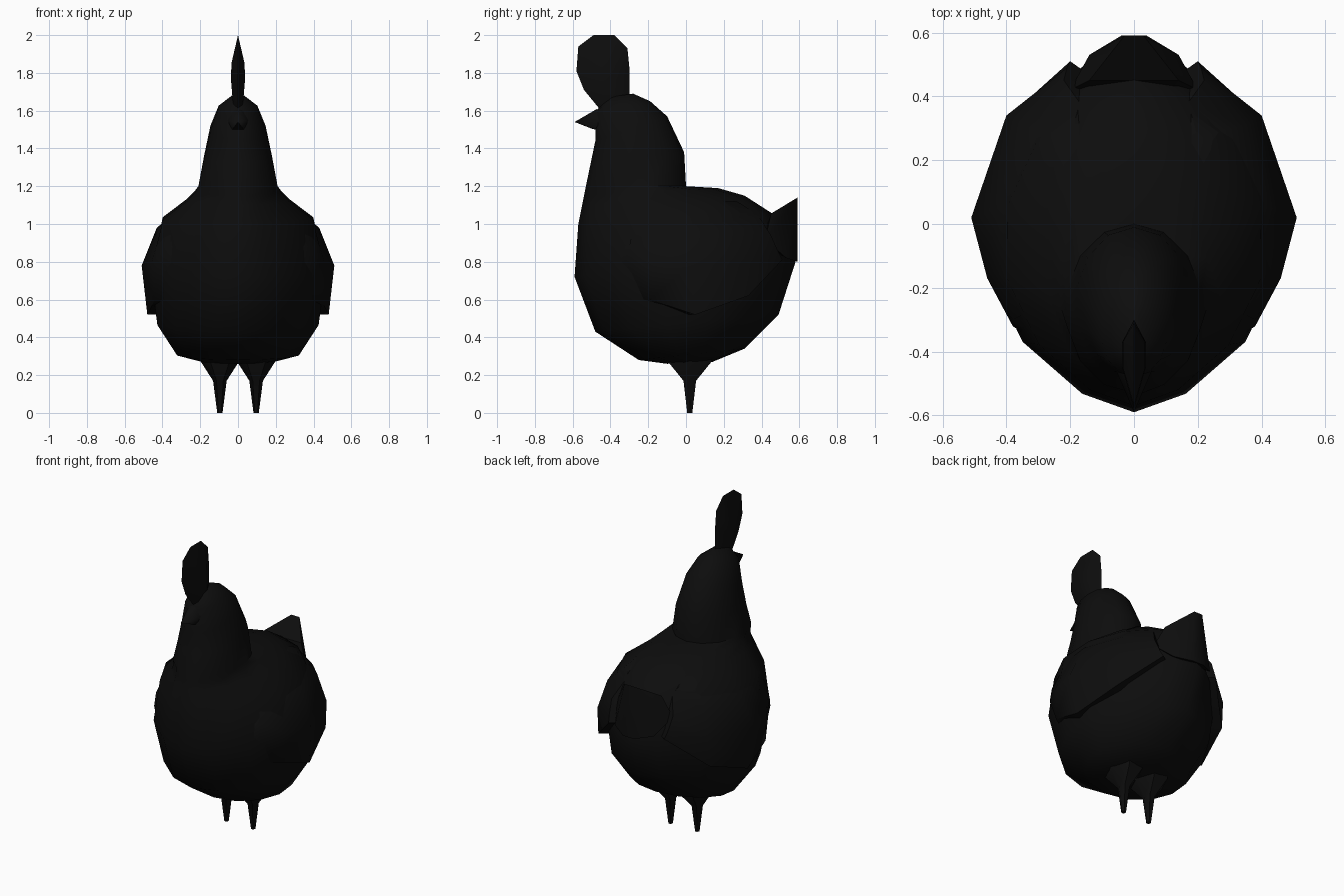
import bpy, bmesh, math

if "Cube" in bpy.data.objects:
    bpy.data.objects.remove(bpy.data.objects["Cube"])

black = bpy.data.materials.new("black_feathers")
black.diffuse_color = (0.004, 0.004, 0.004, 1)
black.use_nodes = True
black.node_tree.nodes["Principled BSDF"].inputs["Base Color"].default_value = black.diffuse_color


def finish(name, bm, angle=50):
    bmesh.ops.recalc_face_normals(bm, faces=bm.faces[:])
    me = bpy.data.meshes.new(name)
    bm.to_mesh(me)
    bm.free()
    me.materials.append(black)
    ob = bpy.data.objects.new(name, me)
    bpy.context.collection.objects.link(ob)
    bpy.ops.object.select_all(action='DESELECT')
    ob.select_set(True)
    bpy.context.view_layer.objects.active = ob
    bpy.ops.object.shade_smooth_by_angle(angle=math.radians(angle))
    return ob


def loft(name, rings, angle=50):
    """Skin closed rings of points and cap both ends."""
    bm = bmesh.new()
    rows = [[bm.verts.new(p) for p in ring] for ring in rings]
    n = len(rows[0])
    for a, b in zip(rows, rows[1:]):
        for i in range(n):
            j = (i + 1) % n
            bm.faces.new((a[i], a[j], b[j], b[i]))
    bm.faces.new(rows[0])
    bm.faces.new(rows[-1])
    return finish(name, bm, angle)


def hull(name, pts, angle=50):
    bm = bmesh.new()
    for p in pts:
        bm.verts.new(p)
    res = bmesh.ops.convex_hull(bm, input=bm.verts[:])
    bmesh.ops.delete(bm, geom=[v for v in bm.verts if not v.link_faces], context='VERTS')
    return finish(name, bm, angle)


# Body, neck and head: tilted rings (front y, front z, back y, back z, half width, front power, back power)
sections = [
    (-0.10, 0.26, 0.14, 0.27, 0.17, 1, 1),
    (-0.25, 0.28, 0.31, 0.34, 0.33, 1, 1),
    (-0.48, 0.43, 0.49, 0.52, 0.44, 1.2, 1.3),
    (-0.59, 0.72, 0.58, 0.80, 0.48, 1.3, 1.6),
    (-0.57, 1.00, 0.45, 1.06, 0.41, 1.3, 1.2),
    (-0.55, 1.10, 0.31, 1.15, 0.28, 1.2, 1),
    (-0.54, 1.15, 0.17, 1.19, 0.235, 1.1, 1),
    (-0.53, 1.20, 0.00, 1.20, 0.215, 1, 1),
    (-0.505, 1.32, -0.01, 1.38, 0.185, 1, 1),
    (-0.48, 1.44, -0.10, 1.57, 0.15, 1, 1),
    (-0.48, 1.59, -0.19, 1.65, 0.105, 1, 1),
    (-0.42, 1.67, -0.28, 1.69, 0.03, 1, 1),
]


def body_ring(yf, zf, yb, zb, w, pf, pb, n=14):
    ring = []
    for i in range(n):
        t = 2 * math.pi * i / n
        c, s = math.cos(t), math.sin(t)
        k = (1 - c) / 2
        p = pf if c > 0 else pb
        x = math.copysign(abs(s) ** p, s) * w
        ring.append((x, yf + (yb - yf) * k, zf + (zb - zf) * k))
    return ring


loft("body", [body_ring(*s) for s in sections])

# Comb: flat disc on the head, thick in the middle and sharp at the rim
rim = [(-0.45, 1.60), (-0.54, 1.71), (-0.58, 1.81), (-0.57, 1.94), (-0.49, 2.0),
       (-0.38, 2.0), (-0.31, 1.93), (-0.30, 1.83), (-0.315, 1.73), (-0.30, 1.66)]
core = [(-0.43, 1.62, 0.025), (-0.45, 1.76, 0.037), (-0.45, 1.85, 0.035),
        (-0.37, 1.85, 0.035), (-0.37, 1.76, 0.037), (-0.35, 1.64, 0.025)]
hull("comb", [(0, y, z) for y, z in rim] +
     [(s * x, y, z) for y, z, x in core for s in (-1, 1)], 40)

# Beak
hull("beak", [(0, -0.59, 1.54), (0, -0.50, 1.505), (0, -0.47, 1.61)] +
     [(s * x, y, z) for s in (-1, 1) for x, y, z in
      ((0.03, -0.48, 1.50), (0.06, -0.45, 1.55), (0.03, -0.46, 1.60))])

# Tail: broad base rising to a narrow back edge
hull("tail", [(s * x, y, z) for s in (-1, 1) for x, y, z in
              ((0.14, 0.45, 1.055), (0.03, 0.59, 1.14), (0.04, 0.59, 0.80),
               (0.14, 0.53, 0.82), (0.20, 0.42, 0.92), (0.10, 0.40, 0.90))], 40)

# Wings: columns from front to back, each running from lower edge to back
columns = [
    [(0.38, -0.32, 0.80), (0.38, -0.30, 0.88), (0.34, -0.28, 0.98), (0.24, -0.24, 1.06)],
    [(0.44, -0.19, 0.60), (0.46, -0.17, 0.79), (0.40, -0.13, 0.99), (0.24, -0.10, 1.12)],
    [(0.48, 0.05, 0.52), (0.51, 0.02, 0.78), (0.43, 0.05, 0.98), (0.25, 0.06, 1.13)],
    [(0.40, 0.33, 0.62), (0.40, 0.34, 0.79), (0.35, 0.31, 0.97), (0.20, 0.27, 1.12)],
    [(0.20, 0.51, 0.81), (0.21, 0.49, 0.85), (0.22, 0.45, 0.94), (0.17, 0.38, 1.05)],
]
for side, label in ((1, "right"), (-1, "left")):
    rings = []
    for col in columns:
        outer = [(side * x, y, z) for x, y, z in col]
        inner = [(side * (x - 0.07), y - 0.05, z) for x, y, z in reversed(col)]
        rings.append(outer + inner)
    loft(label + "_wing", rings, 50)

# Legs: thin spikes flaring into the belly
leg = [(0, 0.014, 0.014), (0.17, 0.036, 0.035), (0.27, 0.10, 0.12), (0.33, 0.10, 0.12)]
for side, label in ((1, "right"), (-1, "left")):
    loft(label + "_leg",
         [[(side * 0.096 + rx * math.cos(i * math.pi / 3),
            0.02 + ry * math.sin(i * math.pi / 3 + 0.0) * 1.1, z) for i in range(6)]
          for z, rx, ry in leg])
